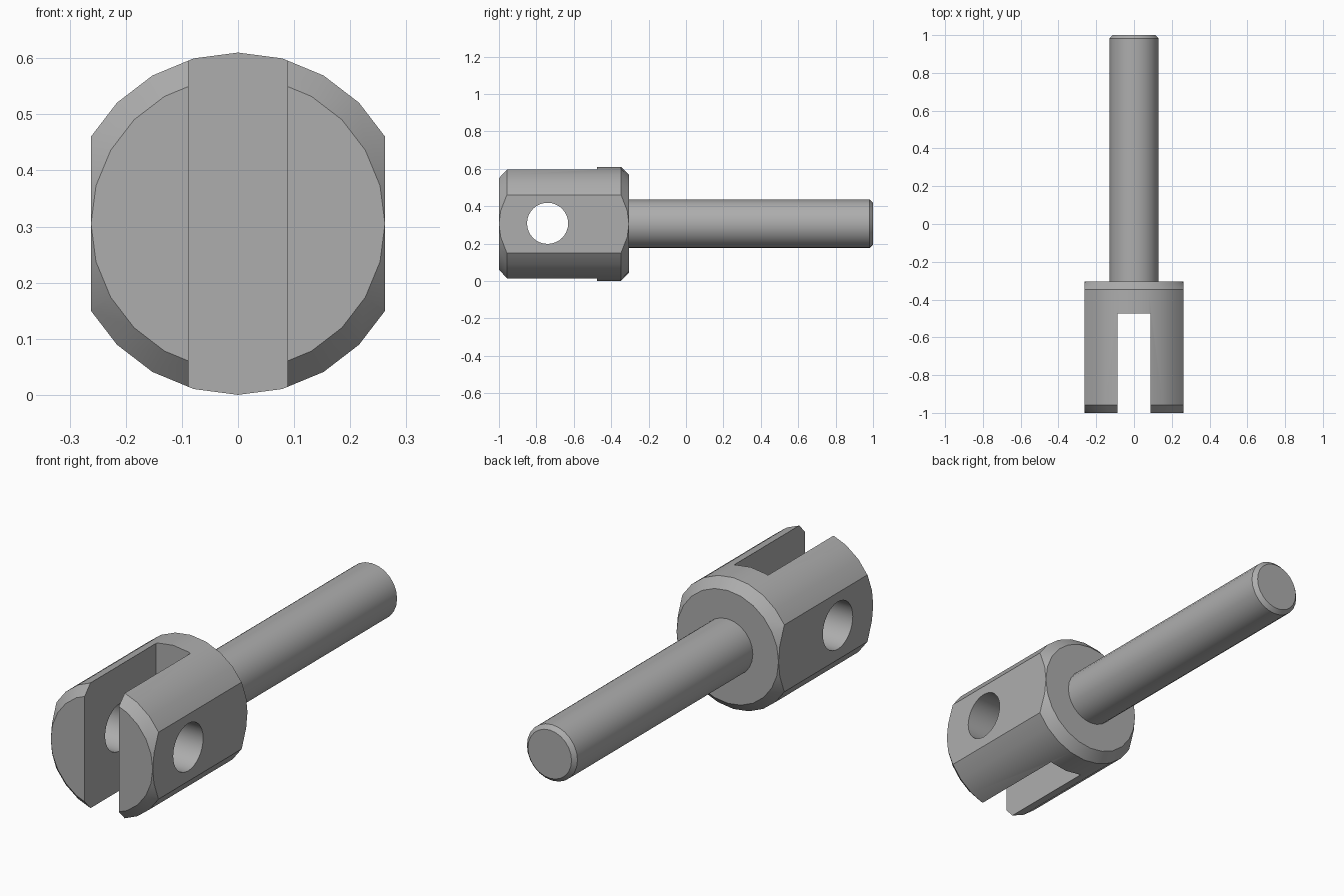
import bpy, math
from mathutils import Matrix

cube = bpy.data.objects.get("Cube")
if cube:
    bpy.data.objects.remove(cube, do_unlink=True)

CZ = 0.305  # height of the shaft axis

steel = bpy.data.materials.new("grey steel")
steel.use_nodes = True
GREY = (0.42, 0.42, 0.42, 1)
steel.diffuse_color = GREY
steel.node_tree.nodes["Principled BSDF"].inputs["Base Color"].default_value = GREY


def turned(name, profile, sides):
    """Solid of revolution along y from (radius, y) points."""
    verts, faces = [], []
    for r, y in profile:
        for i in range(sides):
            a = 2 * math.pi * i / sides
            verts.append((r * math.cos(a), y, CZ + r * math.sin(a)))
    for k in range(len(profile) - 1):
        for i in range(sides):
            j = (i + 1) % sides
            a, b = k * sides, (k + 1) * sides
            faces.append((a + i, a + j, b + j, b + i))
    faces.append(tuple(reversed(range(sides))))
    faces.append(tuple(range(len(verts) - sides, len(verts))))
    mesh = bpy.data.meshes.new(name)
    mesh.from_pydata(verts, [], [f[::-1] for f in faces])
    mesh.materials.append(steel)
    # make every normal point outwards
    import bmesh
    bm = bmesh.new()
    bm.from_mesh(mesh)
    bmesh.ops.recalc_face_normals(bm, faces=bm.faces)
    bm.to_mesh(mesh)
    bm.free()
    obj = bpy.data.objects.new(name, mesh)
    bpy.context.collection.objects.link(obj)
    return obj


def box(name, x0, x1, y0, y1):
    bpy.ops.mesh.primitive_cube_add(size=1, location=((x0 + x1) / 2, (y0 + y1) / 2, CZ))
    obj = bpy.context.object
    obj.name = name
    obj.data.transform(Matrix.Diagonal((x1 - x0, y1 - y0, 1, 1)))
    return obj


def cut(target, cutter):
    cutter.data.materials.clear()
    cutter.data.materials.append(steel)
    mod = target.modifiers.new(cutter.name, "BOOLEAN")
    mod.operation = "DIFFERENCE"
    mod.solver = "EXACT"
    mod.object = cutter
    bpy.context.view_layer.objects.active = target
    bpy.ops.object.modifier_apply(modifier=mod.name)
    bpy.data.objects.remove(cutter, do_unlink=True)


# Fork head: chamfered cylinder
head = turned("fork_head", [(0.262, -1), (0.305, -0.957), (0.305, -0.348), (0.262, -0.305)], 24)

# Side flats, slot between the prongs, and the cross pin hole
for side, x in (("left", 0.262), ("right", -0.562)):
    cut(head, box(side + "_flat", x, x + 0.3, -1.1, -0.2))
cut(head, box("slot", -0.088, 0.088, -1.1, -0.475))
bpy.ops.mesh.primitive_cylinder_add(vertices=32, radius=0.11, depth=1,
                                    location=(0, -0.74, CZ + 0.003),
                                    rotation=(0, math.pi / 2, 0))
bpy.context.object.name = "pin_hole"
cut(head, bpy.context.object)

# Shaft with a chamfered end
shaft = turned("shaft", [(0.13, -0.32), (0.13, 0.982), (0.112, 1)], 24)

for obj in (head, shaft):
    bpy.ops.object.select_all(action="DESELECT")
    obj.select_set(True)
    bpy.context.view_layer.objects.active = obj
    bpy.ops.object.shade_smooth_by_angle(angle=math.radians(25))
